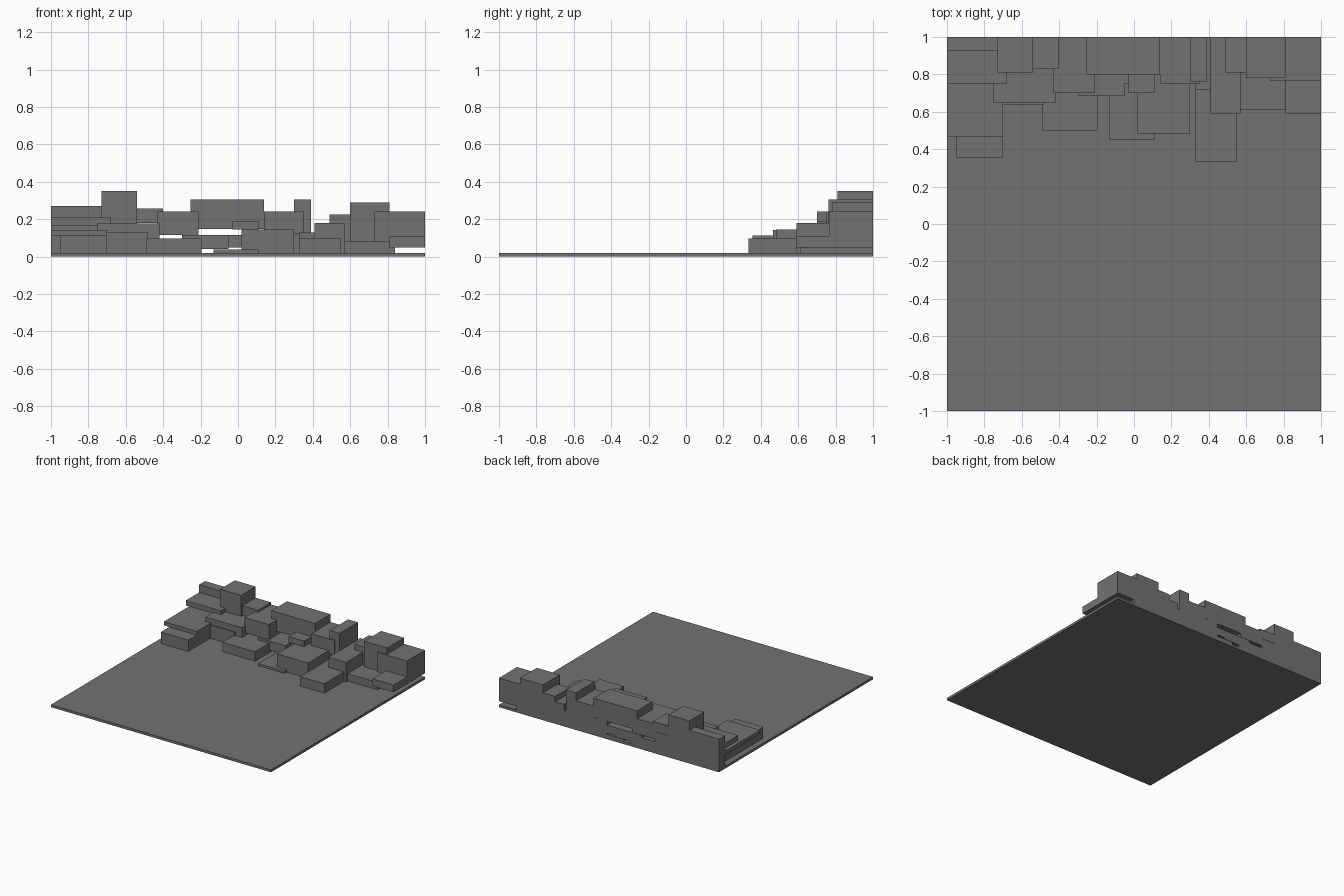
import bpy
import bmesh

cube = bpy.data.objects.get("Cube")
if cube:
    bpy.data.objects.remove(cube, do_unlink=True)

# One matte grey for everything
GREY = (0.17, 0.17, 0.17, 1)
mat = bpy.data.materials.new("plain grey")
mat.use_nodes = True
mat.diffuse_color = GREY
bsdf = mat.node_tree.nodes["Principled BSDF"]
bsdf.inputs["Base Color"].default_value = GREY
bsdf.inputs["Roughness"].default_value = 0.8


def box(name, x0, x1, y0, y1, z0, z1):
    """Axis-aligned box given by its limits."""
    bm = bmesh.new()
    bmesh.ops.create_cube(bm, size=1)
    for v in bm.verts:
        v.co = (x1 if v.co.x > 0 else x0,
                y1 if v.co.y > 0 else y0,
                z1 if v.co.z > 0 else z0)
    mesh = bpy.data.meshes.new(name)
    bm.to_mesh(mesh)
    bm.free()
    mesh.materials.append(mat)
    obj = bpy.data.objects.new(name, mesh)
    bpy.context.collection.objects.link(obj)
    return obj


BASE = 0.02   # top of the ground slab
BACK = 1.0    # every block ends flush with the back edge

# Ground slab
box("ground_slab", -1, 1, -1, 1, 0, BASE)

# Left group: (x0, x1, front y, z0, z1)
left_blocks = [
    (0.81, 1.00, 0.59, 0.05, 0.11),
    (0.73, 1.00, 0.765, 0.05, 0.24),
    (0.60, 0.81, 0.78, 0.08, 0.29),
    (0.57, 0.84, 0.61, BASE, 0.08),
    (0.49, 0.61, 0.81, BASE, 0.225),
    (0.41, 0.57, 0.59, BASE, 0.18),
    (0.33, 0.55, 0.335, BASE, 0.097),
    (0.33, 0.41, 0.72, BASE, 0.13),
]

# Middle group
middle_blocks = [
    (0.30, 0.39, 0.762, BASE, 0.305),
    (0.14, 0.35, 0.75, 0.12, 0.24),
    (0.02, 0.30, 0.48, BASE, 0.145),
    (-0.03, 0.11, 0.70, 0.145, 0.19),
    (-0.13, 0.11, 0.45, BASE, 0.038),
    (-0.05, 0.02, 0.75, 0.05, 0.115),
    (-0.255, 0.14, 0.80, 0.147, 0.305),
    (-0.30, -0.05, 0.685, 0.04, 0.115),
    (-0.43, -0.21, 0.70, 0.117, 0.24),
    (-0.49, -0.195, 0.50, BASE, 0.097),
]

# Right group
right_blocks = [
    (-0.54, -0.40, 0.83, 0.18, 0.258),
    (-0.73, -0.54, 0.81, 0.15, 0.35),
    (-0.75, -0.42, 0.65, 0.095, 0.178),
    (-0.70, -0.48, 0.64, BASE, 0.128),
    (-0.95, -0.70, 0.355, BASE, 0.113),
    (-1.00, -0.70, 0.465, 0.113, 0.143),
    (-1.00, -0.68, 0.75, 0.167, 0.208),
    (-1.00, -0.73, 0.925, BASE, 0.272),
]

for group, blocks in (("left", left_blocks), ("middle", middle_blocks),
                      ("right", right_blocks)):
    for i, (x0, x1, y0, z0, z1) in enumerate(blocks, 1):
        box(f"{group}_block_{i}", x0, x1, y0, BACK, z0, z1)
